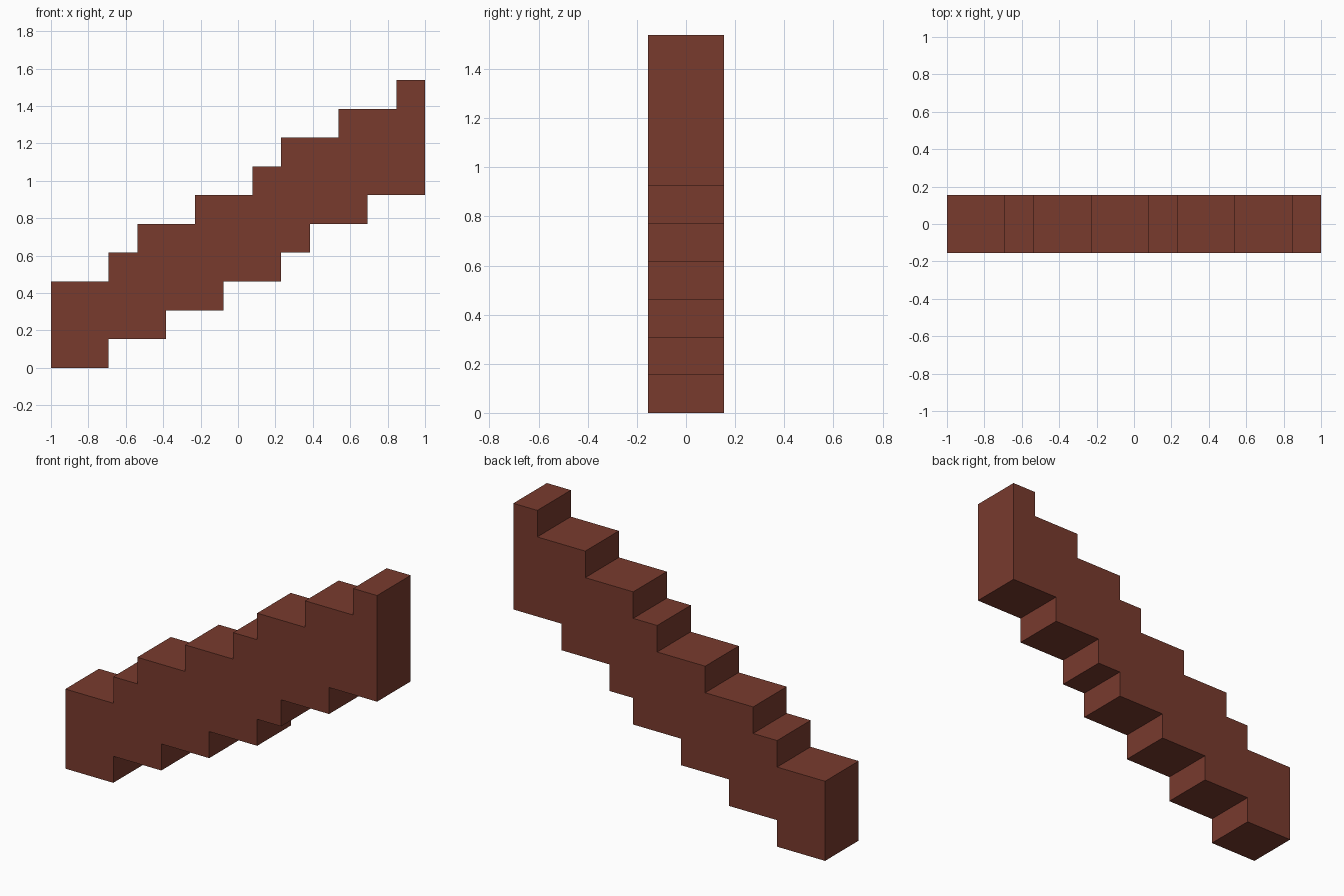
import bpy
import bmesh

cube = bpy.data.objects.get("Cube")
if cube:
    bpy.data.objects.remove(cube, do_unlink=True)

U = 2 / 13          # grid unit: the beam is 13 units long, 10 high, 2 deep
DEPTH = 2 * U

# Step runs: (end x, height) in grid units, from left to right
TOP_STEPS = [(2, 3), (3, 4), (5, 5), (7, 6), (8, 7), (10, 8), (12, 9), (13, 10)]
BOTTOM_STEPS = [(2, 0), (4, 1), (6, 2), (8, 3), (9, 4), (11, 5), (13, 6)]


def staircase(steps):
    """Corner points of a stepped line starting at x = 0."""
    points, x = [], 0
    for end, z in steps:
        points += [(x, z), (end, z)]
        x = end
    return points


# Reddish brown material
brown = bpy.data.materials.new("reddish brown")
brown.use_nodes = True
colour = (0.19, 0.043, 0.027, 1)
brown.diffuse_color = colour
brown.node_tree.nodes["Principled BSDF"].inputs["Base Color"].default_value = colour

# Stepped beam: closed side outline, extruded through its depth
outline = staircase(BOTTOM_STEPS) + staircase(TOP_STEPS)[::-1]
bm = bmesh.new()
side = bm.faces.new([bm.verts.new((x * U - 1, -DEPTH / 2, z * U)) for x, z in outline])
extruded = bmesh.ops.extrude_face_region(bm, geom=[side], use_keep_orig=True)
back = [v for v in extruded["geom"] if isinstance(v, bmesh.types.BMVert)]
bmesh.ops.translate(bm, verts=back, vec=(0, DEPTH, 0))
bmesh.ops.recalc_face_normals(bm, faces=bm.faces)

mesh = bpy.data.meshes.new("stepped_beam")
bm.to_mesh(mesh)
bm.free()
mesh.materials.append(brown)
beam = bpy.data.objects.new("stepped_beam", mesh)
bpy.context.collection.objects.link(beam)
